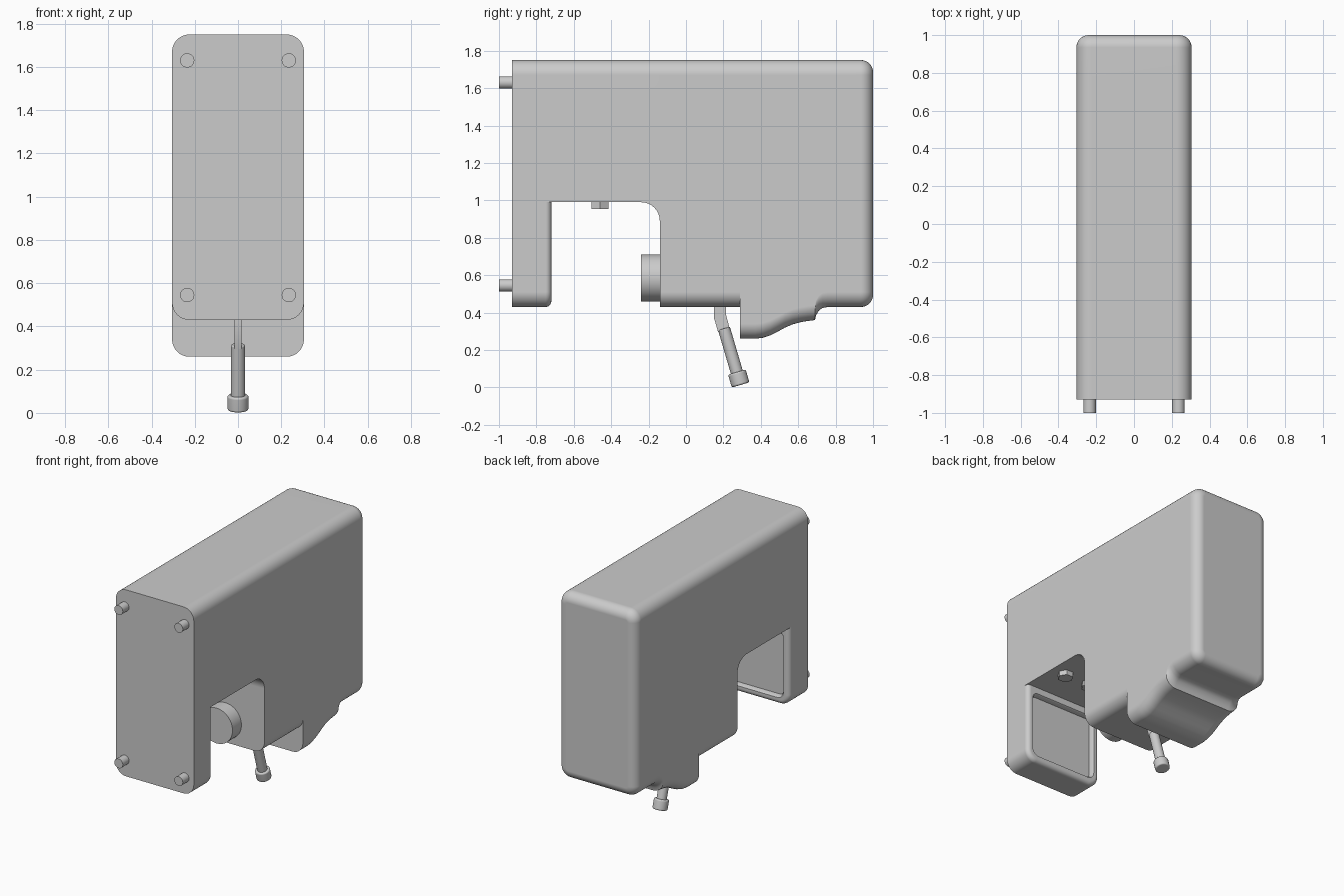
import bpy, bmesh, math
from mathutils import Vector

if "Cube" in bpy.data.objects:
    bpy.data.objects.remove(bpy.data.objects["Cube"], do_unlink=True)

grey = bpy.data.materials.new("plain_grey")
grey.use_nodes = True
grey.diffuse_color = (0.6, 0.6, 0.6, 1)
grey.node_tree.nodes["Principled BSDF"].inputs["Base Color"].default_value = (0.6, 0.6, 0.6, 1)

HALF, FRONT, BACK, TOP, BOTTOM, ROOF = 0.305, -0.93, 1.0, 1.75, 0.43, 0.99
NOTCH_FRONT, NOTCH_BACK, CORNER = -0.72, -0.14, 0.08


def finish(name, bm):
    """Turn a bmesh into a smooth-shaded object with crisp edges."""
    bmesh.ops.remove_doubles(bm, verts=bm.verts, dist=1e-5)
    flat = [f for f in bm.faces if f.calc_area() < 1e-8]
    bmesh.ops.delete(bm, geom=flat, context='FACES_ONLY')
    bmesh.ops.recalc_face_normals(bm, faces=bm.faces)
    mesh = bpy.data.meshes.new(name)
    bm.to_mesh(mesh)
    bm.free()
    mesh.materials.append(grey)
    ob = bpy.data.objects.new(name, mesh)
    bpy.context.collection.objects.link(ob)
    bpy.ops.object.select_all(action='DESELECT')
    ob.select_set(True)
    bpy.context.view_layer.objects.active = ob
    bpy.ops.object.shade_smooth_by_angle(angle=math.radians(35))
    weighted = ob.modifiers.new("weighted_normals", 'WEIGHTED_NORMAL')
    weighted.keep_sharp = True
    return ob


def section(y, half, low, high, r_low, r_high, steps=8):
    """Rounded rectangle across the body at one depth."""
    points = []
    for sx, sz, start in ((1, 1, 0), (-1, 1, 90), (-1, -1, 180), (1, -1, 270)):
        r = r_high if sz > 0 else r_low
        cx, cz = sx * (half - r), (high - r if sz > 0 else low + r)
        for i in range(steps + 1):
            a = math.radians(start + 90 * i / steps)
            points.append((cx + r * math.cos(a), y, cz + r * math.sin(a)))
    return points


def loft(name, sections):
    bm = bmesh.new()
    rings = [[bm.verts.new(p) for p in s] for s in sections]
    n = len(rings[0])
    for a, b in zip(rings, rings[1:]):
        for i in range(n):
            j = (i + 1) % n
            bm.faces.new((a[i], a[j], b[j], b[i]))
    bm.faces.new(rings[0])
    bm.faces.new(rings[-1])
    return finish(name, bm)


def rod(name, start, end, radius, sides=32, spin=0, bevel=0):
    start, end = Vector(start), Vector(end)
    axis = end - start
    bm = bmesh.new()
    bmesh.ops.create_cone(bm, cap_ends=True, segments=sides, radius1=radius,
                          radius2=radius, depth=axis.length)
    if bevel:
        rims = [e for e in bm.edges if abs(e.verts[0].co.z - e.verts[1].co.z) < 1e-6]
        bmesh.ops.bevel(bm, geom=rims, offset=bevel, segments=3, profile=0.5, affect='EDGES')
    for v in bm.verts:
        x, y, z = v.co
        v.co = (x * math.cos(spin) - y * math.sin(spin), x * math.sin(spin) + y * math.cos(spin), z)
    turn = Vector((0, 0, 1)).rotation_difference(axis.normalized())
    for v in bm.verts:
        v.co = turn @ v.co + (start + end) / 2
    return finish(name, bm)


# Main body: underside height followed from front to back
sections = [section(FRONT, HALF, ROOF, TOP, 0, CORNER)]
fillet = 0.1
for i in range(9):
    a = math.pi / 2 * i / 8
    sections.append(section(NOTCH_BACK - fillet + fillet * math.sin(a), HALF,
                            ROOF - fillet * (1 - math.cos(a)), TOP, 0, CORNER))
underside = [(NOTCH_BACK, BOTTOM), (0.29, BOTTOM), (0.29, 0.26), (0.37, 0.26), (0.41, 0.265),
             (0.45, 0.278), (0.49, 0.298), (0.53, 0.32), (0.57, 0.337), (0.61, 0.348),
             (0.65, 0.355), (0.69, 0.36), (0.695, 0.385), (0.71, 0.41), (0.73, 0.425), (0.76, BOTTOM)]
sections += [section(y, HALF, z, TOP, CORNER, CORNER) for y, z in underside]
edge = 0.065
for i in range(9):
    a = math.pi / 2 * i / 8
    d = edge * (1 - math.cos(a))
    sections.append(section(BACK - edge + edge * math.sin(a), HALF - d, BOTTOM + d, TOP - d,
                            CORNER - d, CORNER - d))
loft("main_body", sections)

# Front leg with a rounded rim and a recessed rear panel
sections = [section(FRONT, HALF, BOTTOM, ROOF, CORNER, 0)]
rim = 0.03
for i in range(7):
    a = math.pi / 2 * i / 6
    d = rim * (1 - math.cos(a))
    sections.append(section(NOTCH_FRONT - rim + rim * math.sin(a), HALF - d, BOTTOM + d, ROOF,
                            CORNER - d, 0))
for y, d in ((NOTCH_FRONT, 0.045), (NOTCH_FRONT - 0.01, 0.052), (NOTCH_FRONT - 0.035, 0.055)):
    sections.append(section(y, HALF - d, BOTTOM + d, ROOF - d, 0.05, 0.04))
loft("front_leg", sections)

# Mounting pins on the front plate
for side, x in (("left", 0.235), ("right", -0.235)):
    for level, z in (("upper", 1.63), ("lower", 0.545)):
        rod(f"{level}_{side}_pin", (x, -1, z), (x, FRONT + 0.01, z), 0.033)

# Round knob facing the notch
rod("round_knob", (0, -0.24, 0.585), (0, NOTCH_BACK + 0.01, 0.585), 0.125, 48)

# Hexagonal nuts under the notch roof
for i, x in enumerate((-0.2, 0, 0.2)):
    rod(f"roof_nut_{i + 1}", (x, -0.46, 0.955), (x, -0.46, ROOF + 0.01), 0.052, 6, math.pi / 2)

# Lever: flat bent tang, round shaft and end cap
bm = bmesh.new()
tang = [(0.15, 0.45), (0.215, 0.45), (0.215, 0.385), (0.235, 0.31), (0.172, 0.295), (0.15, 0.37)]
face = bm.faces.new([bm.verts.new((-0.016, y, z)) for y, z in tang])
grown = bmesh.ops.extrude_face_region(bm, geom=[face])["geom"]
bmesh.ops.translate(bm, vec=(0.032, 0, 0), verts=[g for g in grown if isinstance(g, bmesh.types.BMVert)])
finish("lever_tang", bm)
rod("lever_shaft", (0, 0.203, 0.315), (0, 0.275, 0.07), 0.033, bevel=0.006)
rod("lever_cap", (0, 0.272, 0.082), (0, 0.292, 0.013), 0.049, bevel=0.01)
